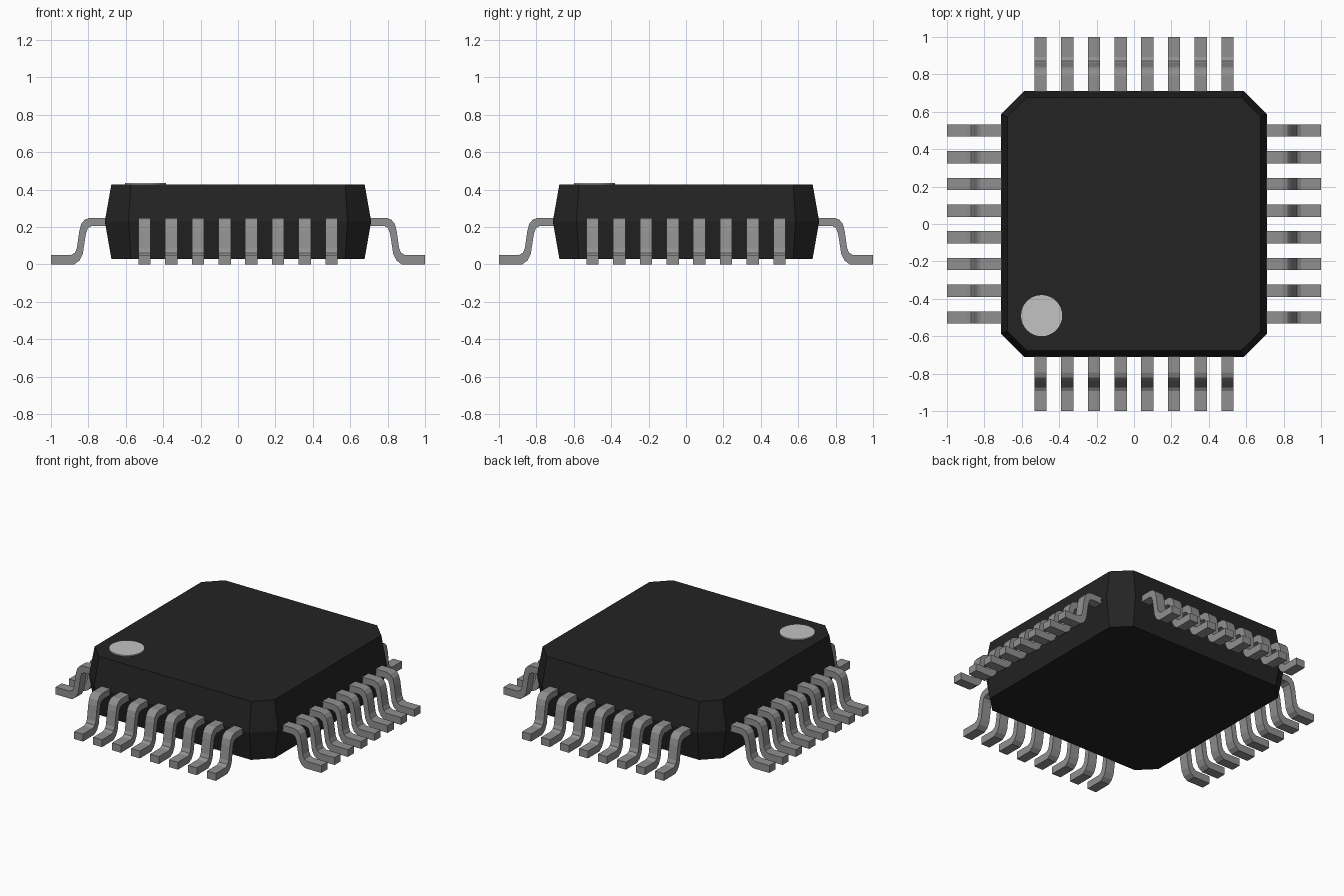
import bpy, bmesh, math
from mathutils import Matrix, Vector

cube = bpy.data.objects.get("Cube")
if cube:
    bpy.data.objects.remove(cube, do_unlink=True)


def material(name, value):
    m = bpy.data.materials.new(name)
    m.use_nodes = True
    colour = (value, value, value, 1)
    m.diffuse_color = colour
    m.node_tree.nodes["Principled BSDF"].inputs["Base Color"].default_value = colour
    return m


def add_object(name, bm, mat):
    bmesh.ops.recalc_face_normals(bm, faces=bm.faces)
    mesh = bpy.data.meshes.new(name)
    bm.to_mesh(mesh)
    bm.free()
    mesh.materials.append(mat)
    obj = bpy.data.objects.new(name, mesh)
    bpy.context.collection.objects.link(obj)
    return obj


def loft(bm, rings):
    """Skin matching closed rings of points and cap both ends."""
    loops = [[bm.verts.new(p) for p in ring] for ring in rings]
    n = len(loops[0])
    for a, b in zip(loops, loops[1:]):
        for i in range(n):
            j = (i + 1) % n
            bm.faces.new((a[i], a[j], b[j], b[i]))
    bm.faces.new(loops[0][::-1])
    bm.faces.new(loops[-1])


black = material("black plastic", 0.017)
metal = material("grey metal", 0.28)
pale = material("pale grey", 0.54)


# Package body: chamfered square, widest at mid height
def octagon(half, flat, z):
    return [(half, -flat, z), (half, flat, z), (flat, half, z), (-flat, half, z),
            (-half, flat, z), (-half, -flat, z), (-flat, -half, z), (flat, -half, z)]


bm = bmesh.new()
loft(bm, [octagon(0.677, 0.573, 0.03), octagon(0.712, 0.585, 0.23),
          octagon(0.677, 0.573, 0.428)])
add_object("chip_body", bm, black)

# Gull-wing pins: one bent profile extruded and repeated on four sides
PROFILE = [(0.68, 0.248), (0.795, 0.248), (0.82, 0.239), (0.838, 0.217), (0.848, 0.18),
           (0.862, 0.085), (0.872, 0.062), (0.893, 0.05), (1.0, 0.05),
           (1.0, 0.003), (0.876, 0.003), (0.848, 0.02), (0.83, 0.055),
           (0.813, 0.165), (0.803, 0.193), (0.785, 0.204), (0.68, 0.204)]
PROFILE = [(r, 0.0 if z == 0.003 else z) for r, z in PROFILE]
PIN_HALF_WIDTH, PITCH, PINS = 0.033, 0.1428, 8

for side, angle in (("left", 0), ("back", 90), ("right", 180), ("front", 270)):
    turn = Matrix.Rotation(math.radians(angle), 4, "Z")
    for k in range(PINS):
        c = (k - (PINS - 1) / 2) * PITCH
        bm = bmesh.new()
        loft(bm, [[turn @ Vector((r, c + s * PIN_HALF_WIDTH, z)) for r, z in PROFILE]
                  for s in (-1, 1)])
        add_object(f"{side}_pin_{k + 1}", bm, metal)

# Orientation dot on the top face
bm = bmesh.new()
bmesh.ops.create_cone(bm, cap_ends=True, segments=32, radius1=0.11, radius2=0.11,
                      depth=0.009, matrix=Matrix.Translation((-0.494, -0.49, 0.431)))
add_object("orientation_dot", bm, pale)
